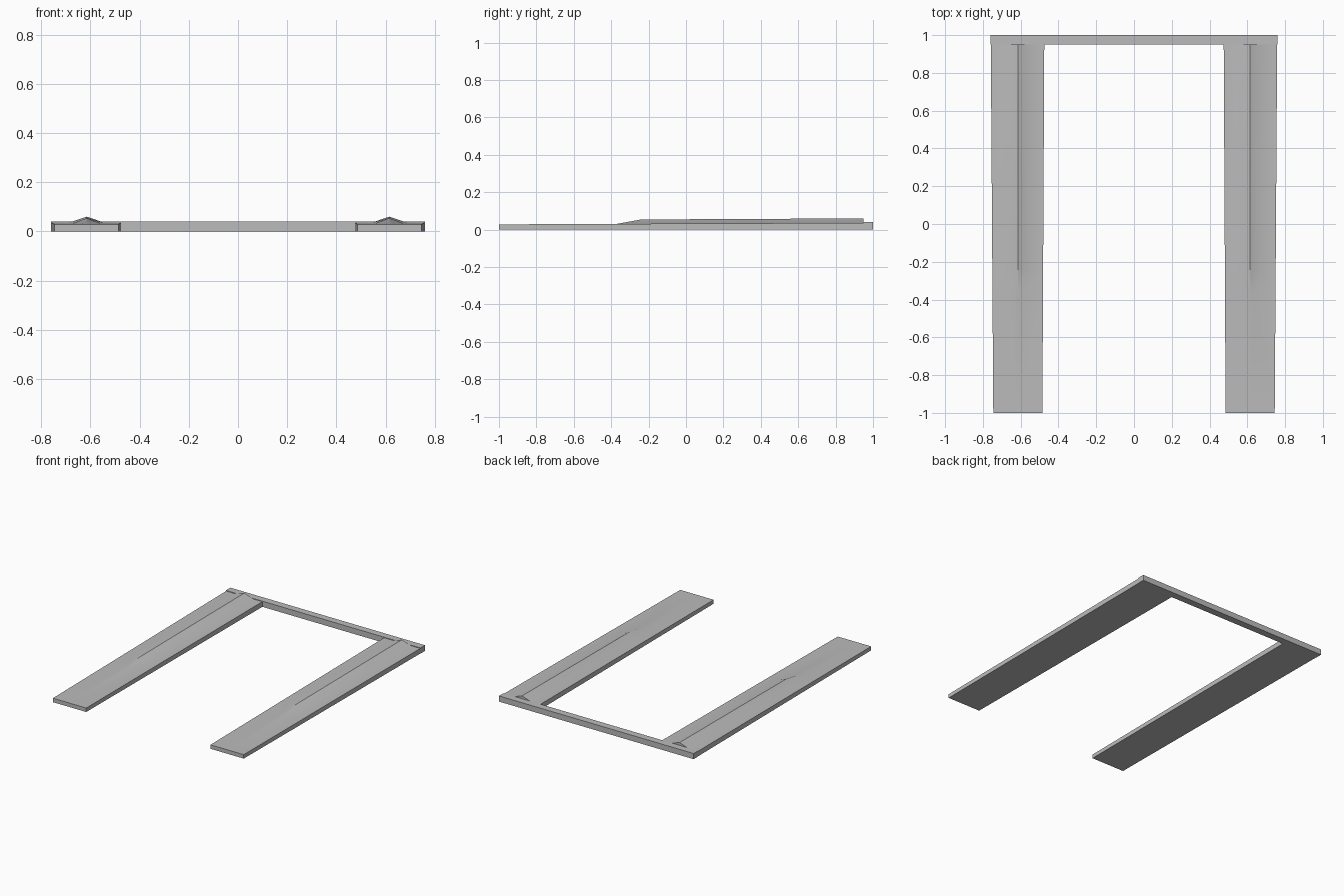
import bpy
import bmesh
import math

cube = bpy.data.objects.get("Cube")
if cube:
    bpy.data.objects.remove(cube, do_unlink=True)

grey = bpy.data.materials.new("plain grey")
grey.use_nodes = True
colour = (0.5, 0.5, 0.5, 1)
grey.diffuse_color = colour
grey.node_tree.nodes["Principled BSDF"].inputs["Base Color"].default_value = colour

BACK = 0.95      # where the arms meet the crossbar
RIDGE_X = 0.615  # centre line of each arm


def finish(name, bm):
    bmesh.ops.recalc_face_normals(bm, faces=bm.faces)
    mesh = bpy.data.meshes.new(name)
    bm.to_mesh(mesh)
    bm.free()
    obj = bpy.data.objects.new(name, mesh)
    bpy.context.collection.objects.link(obj)
    mesh.materials.append(grey)
    bpy.ops.object.select_all(action='DESELECT')
    obj.select_set(True)
    bpy.context.view_layer.objects.active = obj
    bpy.ops.object.shade_smooth_by_angle(angle=math.radians(30))


def arm_section(y, peak, foot, side):
    """Cross-section of an arm: flat bottom, flat shoulders, raised ridge."""
    t = (y + 1) / (BACK + 1)
    inner = 0.485 - 0.01 * t
    outer = 0.745 + 0.013 * t
    top = 0.028 + 0.008 * t
    points = [(inner, 0), (outer, 0), (outer, top), (RIDGE_X + foot, top),
              (RIDGE_X, top + peak), (RIDGE_X - foot, top), (inner, top)]
    return [(side * x, y, z) for x, z in points]


# Arms: tapering planks with a ridge that fades out towards the front
stations = [(-1, 0, 0.02), (-0.37, 0, 0.02), (-0.24, 0.023, 0.06), (BACK, 0.024, 0.07)]
for name, side in (("left_arm", 1), ("right_arm", -1)):
    bm = bmesh.new()
    rings = [[bm.verts.new(p) for p in arm_section(*s, side)] for s in stations]
    for a, b in zip(rings, rings[1:]):
        for i in range(len(a)):
            j = (i + 1) % len(a)
            bm.faces.new((a[i], a[j], b[j], b[i]))
    bm.faces.new(rings[0])
    bm.faces.new(rings[-1])
    finish(name, bm)

# Crossbar joining the arms at the back
bm = bmesh.new()
bmesh.ops.create_cube(bm, size=1)
bmesh.ops.scale(bm, vec=(1.52, 1 - BACK, 0.04), verts=bm.verts)
bmesh.ops.translate(bm, vec=(0, (1 + BACK) / 2, 0.02), verts=bm.verts)
finish("crossbar", bm)
